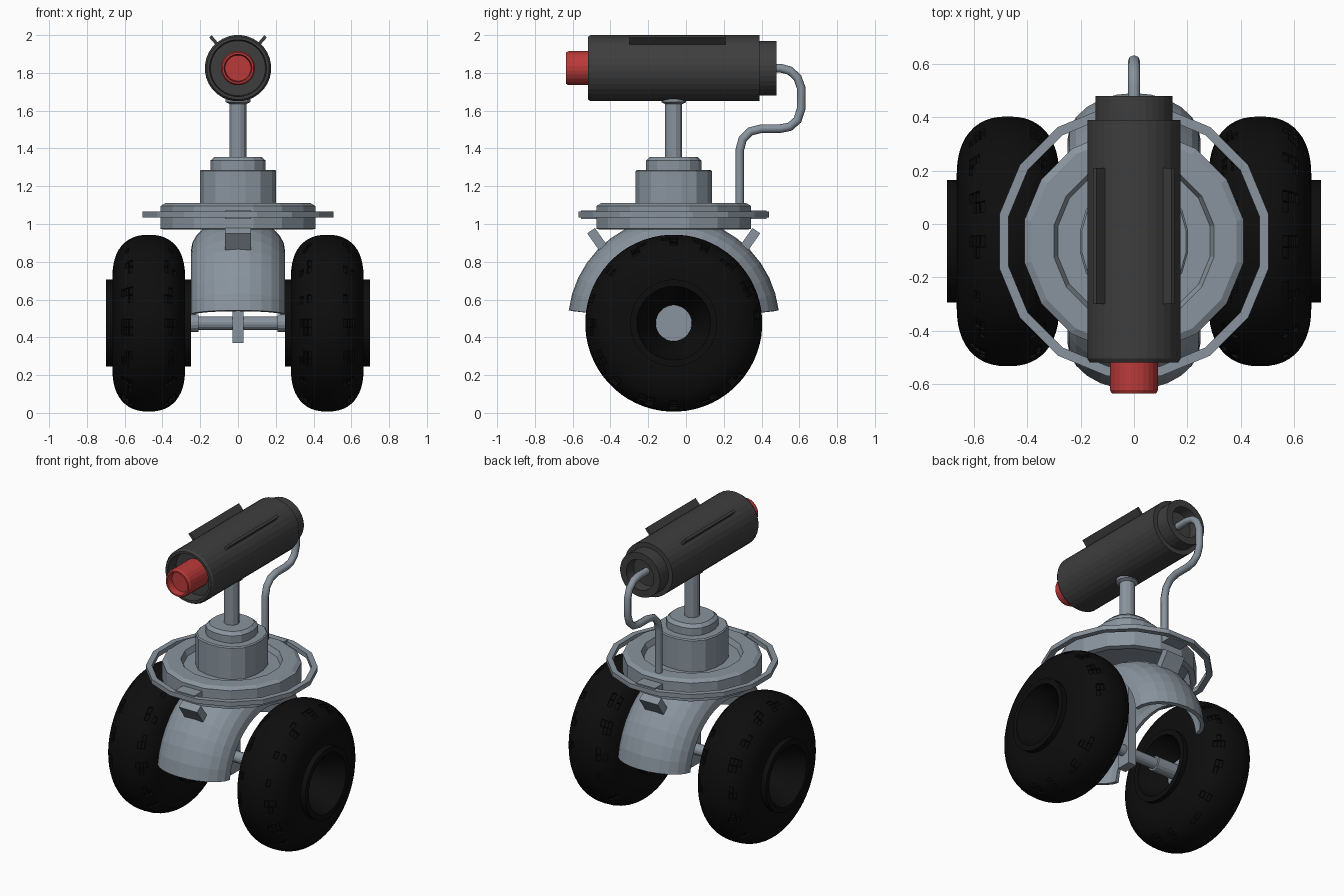
import bpy, bmesh, math
from mathutils import Matrix, Vector

if "Cube" in bpy.data.objects:
    bpy.data.objects.remove(bpy.data.objects["Cube"])

CY, WZ = -0.065, 0.475          # centre line of the base, wheel axle height
CZ = 1.825                      # axis height of the camera barrel


def material(name, rgb):
    m = bpy.data.materials.new(name)
    m.diffuse_color = (*rgb, 1)
    m.use_nodes = True
    m.node_tree.nodes["Principled BSDF"].inputs["Base Color"].default_value = m.diffuse_color
    return m


GREY = material("blue_grey_metal", (0.25, 0.295, 0.34))
DARK = material("dark_grey_casing", (0.048, 0.048, 0.048))
BLACK = material("black_rubber", (0.004, 0.004, 0.004))
RED = material("red_lens", (0.5, 0.042, 0.042))


def finish(name, bm, mat, smooth=False, recalc=True):
    if recalc:
        bmesh.ops.recalc_face_normals(bm, faces=bm.faces[:])
    me = bpy.data.meshes.new(name)
    bm.to_mesh(me)
    bm.free()
    me.materials.append(mat)
    ob = bpy.data.objects.new(name, me)
    bpy.context.collection.objects.link(ob)
    if smooth:
        bpy.ops.object.select_all(action='DESELECT')
        bpy.context.view_layer.objects.active = ob
        ob.select_set(True)
        bpy.ops.object.shade_smooth_by_angle(angle=math.radians(35))
    return ob


def lathe_mesh(profile, segs, axis='Z', loc=(0, 0, 0), side=1, closed=False, power=2):
    """Spin (radius, height) points round an axis; power > 2 squares the section."""
    bm = bmesh.new()
    rings = []
    for r, h in profile:
        ring = []
        for i in range(segs):
            a = 2 * math.pi * (i + 0.5) / segs
            c, s = math.cos(a), math.sin(a)
            k = r / math.cos(math.pi / segs) * (abs(c)**power + abs(s)**power)**(-1 / power)
            p = {'Z': (k * c, k * s, h), 'X': (side * h, k * c, k * s), 'Y': (k * s, h, k * c)}[axis]
            ring.append(bm.verts.new(Vector(p) + Vector(loc)))
        rings.append(ring)
    pairs = list(zip(rings, rings[1:])) + ([(rings[-1], rings[0])] if closed else [])
    for a, b in pairs:
        for i in range(segs):
            j = (i + 1) % segs
            bm.faces.new((a[i], a[j], b[j], b[i]))
    if not closed:
        bm.faces.new(rings[0])
        bm.faces.new(rings[-1])
    return bm


def lathe(name, profile, mat, segs=32, smooth=False, **kw):
    return finish(name, lathe_mesh(profile, segs, **kw), mat, smooth)


def box(name, centre, size, mat, rot=Matrix()):
    bm = bmesh.new()
    bmesh.ops.create_cube(bm, size=1, matrix=Matrix.Translation(centre) @ rot @ Matrix.Diagonal((*size, 1)))
    return finish(name, bm, mat)


# wheels: rounded tyre with notched shoulders, funnel-shaped hub, grey bearing
N = 24
tyre_profile = [(0.19, 0.28)]
for i in range(N + 1):
    t = math.pi * i / N
    c, s = math.cos(t), max(math.sin(t), 0)
    tyre_profile.append((0.235 + 0.233 * s**0.82, 0.4725 - math.copysign(abs(c)**0.85, c) * 0.1925))
tyre_profile.append((0.19, 0.665))
hub_profile = [(0.23, 0.25), (0.23, 0.70), (0.195, 0.70), (0.17, 0.62), (0.095, 0.50),
               (0.095, 0.42), (0.17, 0.33), (0.195, 0.25)]
for side, label in ((1, "right"), (-1, "left")):
    at = (0, CY, WZ)
    bm = lathe_mesh(tyre_profile, 64, axis='X', loc=at, side=side, closed=True)
    bmesh.ops.recalc_face_normals(bm, faces=bm.faces[:])
    notches = []
    for f in bm.faces:
        p = f.calc_center_median() - Vector(at)
        off = abs(p.x * side - 0.4725)
        step = int((math.atan2(p.z, p.y) + math.pi) / (2 * math.pi) * 64)
        if math.hypot(p.y, p.z) > 0.36 and 0.09 < off < 0.135 and step % 4 == 0:
            notches.append(f)
    bmesh.ops.inset_individual(bm, faces=notches, thickness=0.003, depth=-0.01)
    finish(label + "_tyre", bm, BLACK, True, False)
    lathe(label + "_hub", hub_profile, BLACK, 40, True, axis='X', loc=at, side=side, closed=True)
    lathe(label + "_bearing", [(0.095, 0.40), (0.095, 0.47)], GREY, 24, axis='X', loc=at, side=side)
    lathe(label + "_axle_collar", [(0.047, 0.21), (0.047, 0.41)], GREY, 16, axis='X', loc=at, side=side)

# axle and hanging strut
lathe("axle", [(0.035, -0.3), (0.035, 0.3)], GREY, 16, axis='X', loc=(0, CY, WZ))
box("axle_strut", (0, CY, 0.69), (0.06, 0.10, 0.64), GREY)

# arched fender between the wheels
bm = bmesh.new()
A, B = 18, 12
grid = []
for i in range(A + 1):
    a = math.radians(7 + 166 * i / A)
    row = []
    for j in range(B + 1):
        t = math.pi * j / B
        r = 0.38 + 0.18 * math.sin(t)
        row.append(bm.verts.new((0.25 * math.cos(t), CY + r * math.cos(a), WZ + r * math.sin(a))))
    grid.append(row)
for i in range(A):
    for j in range(B):
        bm.faces.new((grid[i][j], grid[i + 1][j], grid[i + 1][j + 1], grid[i][j + 1]))
bm.normal_update()
if sum(f.normal.dot(f.calc_center_median() - Vector((0, CY, WZ))) for f in bm.faces) < 0:
    bmesh.ops.reverse_faces(bm, faces=bm.faces[:])
fender = finish("fender", bm, GREY, recalc=False)
shell = fender.modifiers.new("shell", 'SOLIDIFY')
shell.thickness = 0.025
shell.offset = -1

# platform, open underneath with a sunken top, and its guard ring
base = (0, CY, 0)
lathe("platform", [(0.39, 0.97), (0.41, 0.975), (0.41, 1.095), (0.385, 1.11), (0.30, 1.11), (0.285, 1.075),
                   (0.01, 1.075), (0.01, 1.05), (0.36, 1.05), (0.375, 0.97)], GREY, 16, loc=base, closed=True)
lathe("guard_ring", [(0.47, 1.035), (0.505, 1.035), (0.505, 1.065), (0.47, 1.065)], GREY, 16, loc=base, closed=True)
for s, label in ((-1, "front"), (1, "back")):
    box(label + "_ring_tab", (0, CY + s * 0.44, 1.05), (0.14, 0.10, 0.045), GREY)
    # slanted bracket rising from the fender
    box(label + "_bracket", (0, CY + s * 0.383, 0.887), (0.135, 0.05, 0.19), GREY,
        Matrix.Rotation(-s * math.radians(35), 4, 'X'))

# turret block, cap and column
lathe("turret_block", [(0.2, 1.06), (0.2, 1.28), (0.193, 1.287)], GREY, 16, loc=base, power=2.5)
lathe("turret_cap", [(0.145, 1.28), (0.145, 1.335), (0.125, 1.355)], GREY, 16, loc=base, power=2.5)
lathe("column", [(0.045, 1.34), (0.045, 1.635), (0.065, 1.645), (0.065, 1.67)], GREY, 12, loc=base)

# camera barrel, recessed at both ends, with red lens
axis_at = (0, 0, CZ)
lathe("camera_barrel", [(0.005, -0.44), (0.145, -0.44), (0.15, -0.52), (0.165, -0.52), (0.175, -0.505),
                        (0.175, 0.39), (0.145, 0.39), (0.145, 0.48), (0.10, 0.48), (0.095, 0.41), (0.005, 0.41)],
      DARK, 32, axis='Y', loc=axis_at)
lathe("lens", [(0.005, -0.59), (0.068, -0.59), (0.073, -0.635), (0.083, -0.635), (0.09, -0.622),
               (0.09, -0.43), (0.005, -0.43)], RED, 24, axis='Y', loc=axis_at)

# slanted fins on the barrel
for s, label in ((1, "right"), (-1, "left")):
    a = math.radians(49)
    box(label + "_fin", (s * 0.193 * math.cos(a), -0.045, CZ + 0.193 * math.sin(a)), (0.06, 0.51, 0.017), DARK,
        Matrix.Rotation(-s * a, 4, 'Y'))

# cable from the back of the barrel down to the platform
path = [(0.40, 1.825), (0.50, 1.825), (0.55, 1.812), (0.59, 1.775), (0.61, 1.72), (0.61, 1.61), (0.59, 1.55),
        (0.55, 1.515), (0.50, 1.505), (0.40, 1.505), (0.34, 1.49), (0.30, 1.45), (0.284, 1.39), (0.284, 1.09)]
curve = bpy.data.curves.new("cable", 'CURVE')
curve.dimensions = '3D'
curve.bevel_depth = 0.023
curve.bevel_resolution = 2
curve.use_fill_caps = True
spline = curve.splines.new('POLY')
spline.points.add(len(path) - 1)
for pt, (y, z) in zip(spline.points, path):
    pt.co = (0, y, z, 1)
curve.materials.append(GREY)
cable = bpy.data.objects.new("cable", curve)
bpy.context.collection.objects.link(cable)
bpy.ops.object.select_all(action='DESELECT')
bpy.context.view_layer.objects.active = cable
cable.select_set(True)
bpy.ops.object.convert(target='MESH')
